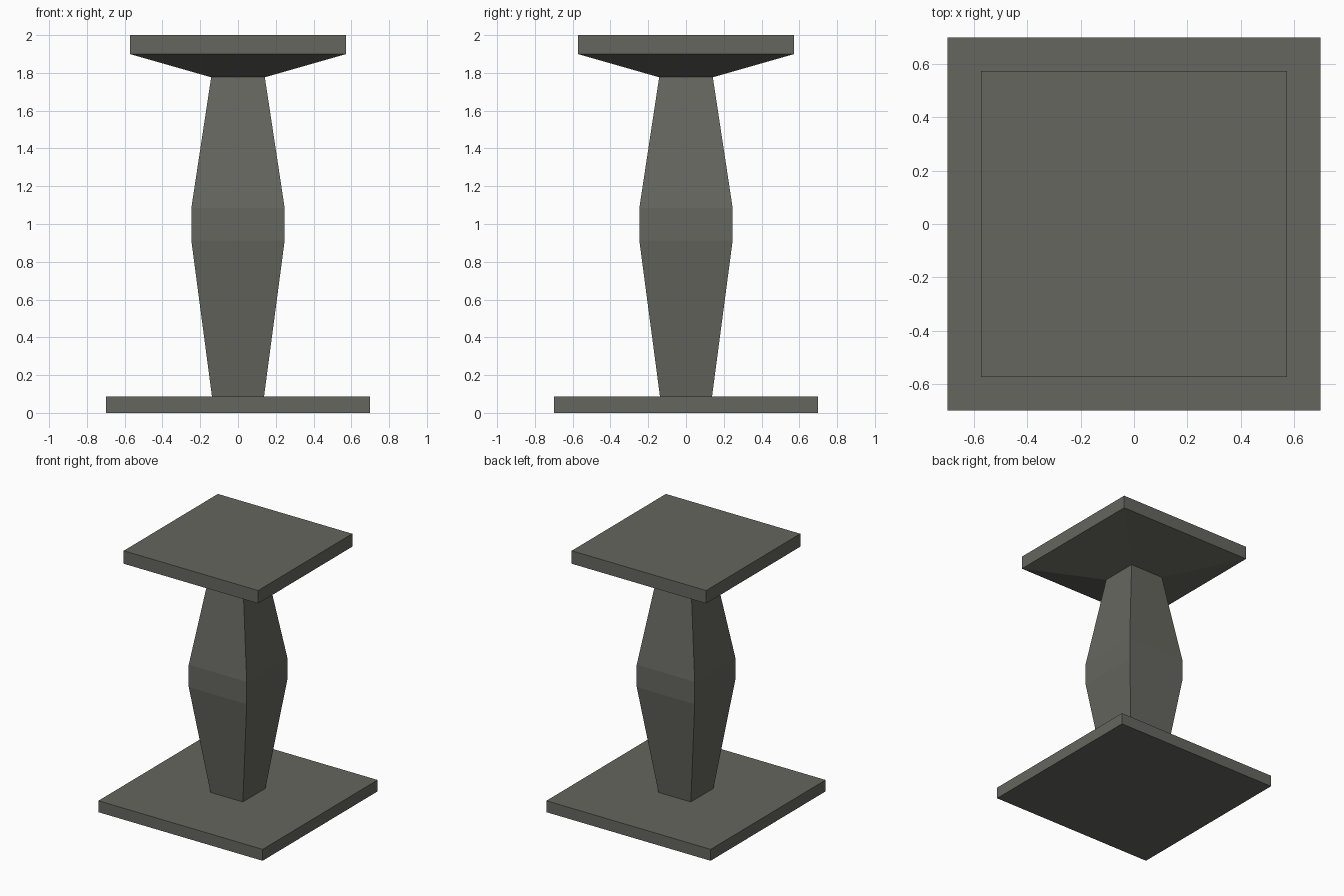
import bpy
import bmesh

if "Cube" in bpy.data.objects:
    bpy.data.objects.remove(bpy.data.objects["Cube"])


def material(name, rgb):
    m = bpy.data.materials.new(name)
    m.diffuse_color = (*rgb, 1)
    m.use_nodes = True
    m.node_tree.nodes["Principled BSDF"].inputs["Base Color"].default_value = m.diffuse_color
    return m


stone = material("warm grey stone", (0.133, 0.133, 0.116))


def square_loft(name, profile, mat):
    """Stack square rings given as (half width, height) and cap both ends."""
    bm = bmesh.new()
    rings = []
    for h, z in profile:
        rings.append([bm.verts.new((sx * h, sy * h, z))
                      for sx, sy in ((-1, -1), (1, -1), (1, 1), (-1, 1))])
    for a, b in zip(rings, rings[1:]):
        for i in range(4):
            j = (i + 1) % 4
            bm.faces.new((a[i], a[j], b[j], b[i]))
    bm.faces.new(rings[0][::-1])
    bm.faces.new(rings[-1])
    bmesh.ops.recalc_face_normals(bm, faces=bm.faces)
    mesh = bpy.data.meshes.new(name)
    bm.to_mesh(mesh)
    bm.free()
    mesh.materials.append(mat)
    obj = bpy.data.objects.new(name, mesh)
    bpy.context.collection.objects.link(obj)
    return obj


# Flat square foot
square_loft("base_plate", [(0.70, 0), (0.70, 0.088)], stone)
# Column swelling to a straight band at mid height
square_loft("column", [(0.138, 0.088), (0.247, 0.912), (0.247, 1.085), (0.142, 1.777)], stone)
# Flared capital with a square slab on top
square_loft("capital", [(0.142, 1.777), (0.573, 1.90), (0.573, 2.0)], stone)
